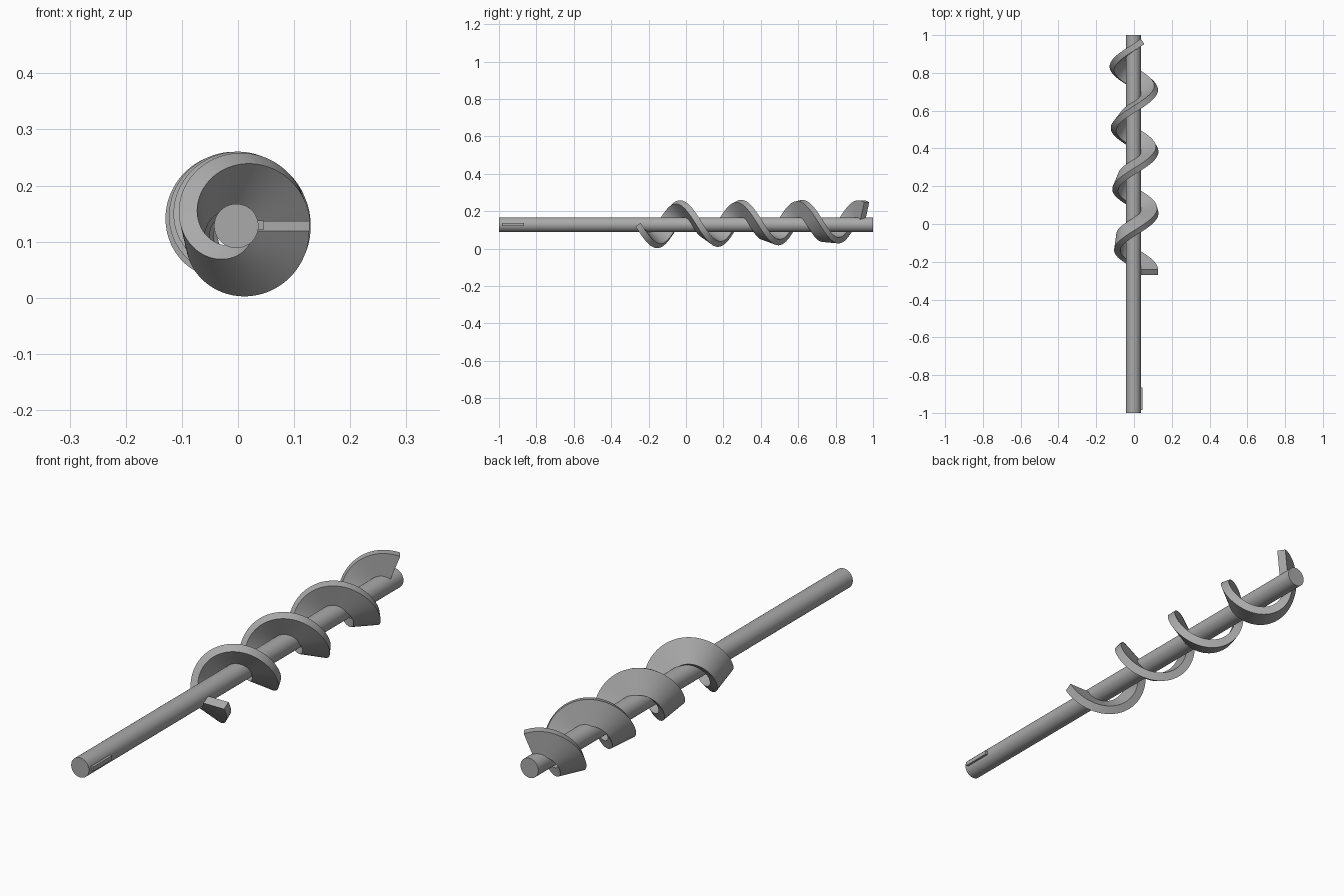
import bpy, bmesh, math
from mathutils import Vector

cube = bpy.data.objects.get("Cube")
if cube:
    bpy.data.objects.remove(cube, do_unlink=True)

AXIS = Vector((-0.003, 0, 0.128))     # centre line of shaft and flight

steel = bpy.data.materials.new("grey_steel")
steel.use_nodes = True
colour = (0.40, 0.40, 0.40, 1)
steel.diffuse_color = colour
steel.node_tree.nodes["Principled BSDF"].inputs["Base Color"].default_value = colour


def finish(ob, name):
    ob.name = name
    ob.data.materials.append(steel)
    bpy.ops.object.select_all(action="DESELECT")
    ob.select_set(True)
    bpy.context.view_layer.objects.active = ob
    bpy.ops.object.shade_smooth_by_angle(angle=math.radians(30))


# Straight round shaft
bpy.ops.mesh.primitive_cylinder_add(vertices=64, radius=0.0395, depth=2,
                                    location=AXIS, rotation=(math.pi / 2, 0, 0))
finish(bpy.context.object, "shaft")

# Drive key near the front end
bpy.ops.mesh.primitive_cube_add(size=1, location=AXIS + Vector((0.038, -0.925, 0.001)))
key = bpy.context.object
key.scale = (0.02, 0.12, 0.017)
bpy.ops.object.transform_apply(location=False, rotation=False, scale=True)
finish(key, "drive_key")


# Spiral flight: a rectangle swept along a helix with minimum twist
def spiral_flight(radius, rise, angle, y_start, width, thick, steps):
    bm = bmesh.new()
    across = Vector((1, 0, 0))
    previous = None
    for i in range(steps + 1):
        a = angle * i / steps
        centre = AXIS + Vector((radius * math.cos(a), y_start + rise * a, -radius * math.sin(a)))
        tangent = Vector((-radius * math.sin(a), rise, -radius * math.cos(a))).normalized()
        across = (across - tangent * across.dot(tangent)).normalized()
        normal = tangent.cross(across)
        ring = [bm.verts.new(centre + across * (width / 2 * s) + normal * (thick / 2 * t))
                for s, t in ((-1, -1), (1, -1), (1, 1), (-1, 1))]
        if previous:
            for j in range(4):
                k = (j + 1) % 4
                bm.faces.new((previous[j], previous[k], ring[k], ring[j]))
        else:
            bm.faces.new(ring)
        previous = ring
    bm.faces.new(previous)
    bmesh.ops.recalc_face_normals(bm, faces=bm.faces)
    mesh = bpy.data.meshes.new("spiral_flight")
    bm.to_mesh(mesh)
    bm.free()
    ob = bpy.data.objects.new("spiral_flight", mesh)
    bpy.context.collection.objects.link(ob)
    return ob


flight = spiral_flight(radius=0.08, rise=0.0505, angle=24, y_start=-0.256,
                       width=0.1, thick=0.033, steps=480)
finish(flight, "spiral_flight")
